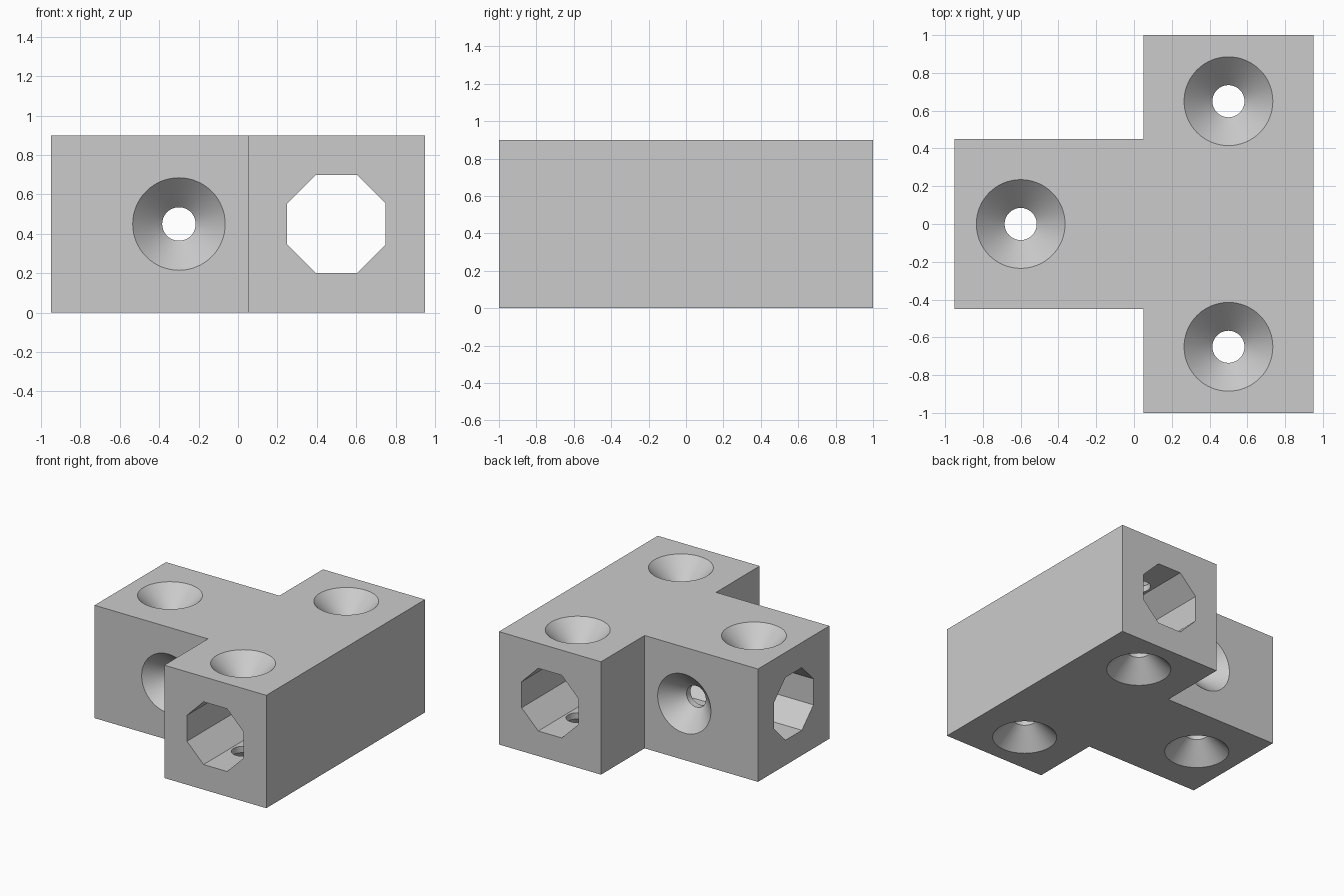
import bpy, bmesh, math
from mathutils import Matrix, Vector

if "Cube" in bpy.data.objects:
    bpy.data.objects.remove(bpy.data.objects["Cube"])

H = 0.9          # block height
MID = H / 2      # channel centre height


def make_object(name, bm):
    bmesh.ops.recalc_face_normals(bm, faces=bm.faces)
    mesh = bpy.data.meshes.new(name)
    bm.to_mesh(mesh)
    bm.free()
    obj = bpy.data.objects.new(name, mesh)
    bpy.context.collection.objects.link(obj)
    return obj


def octagon_cutter(name, start, end):
    # Octagonal bar, 0.5 across the flats, between two points
    a, b = Vector(start), Vector(end)
    bm = bmesh.new()
    r = 0.25 / math.cos(math.pi / 8)
    m = (Matrix.Translation((a + b) / 2)
         @ (b - a).to_track_quat('Z', 'Y').to_matrix().to_4x4()
         @ Matrix.Rotation(math.pi / 8, 4, 'Z'))
    bmesh.ops.create_cone(bm, cap_ends=True, segments=8, radius1=r, radius2=r,
                          depth=(b - a).length, matrix=m)
    return make_object(name, bm)


def countersink_cutter(name, point, normal, n=64):
    # 45 degree funnel into a straight screw hole, along the face normal
    m = (Matrix.Translation(point)
         @ Vector(normal).to_track_quat('Z', 'Y').to_matrix().to_4x4())
    bm = bmesh.new()
    rings = []
    for r, z in ((0.285, 0.05), (0.085, -0.15), (0.085, -0.3)):
        rings.append([bm.verts.new(m @ Vector((r * math.cos(2 * math.pi * i / n),
                                               r * math.sin(2 * math.pi * i / n), z)))
                      for i in range(n)])
    for top, low in zip(rings, rings[1:]):
        for i in range(n):
            j = (i + 1) % n
            bm.faces.new((top[i], top[j], low[j], low[i]))
    bm.faces.new(rings[0])
    bm.faces.new(rings[-1])
    return make_object(name, bm)


# T-shaped block
outline = [(-0.95, -0.45), (0.05, -0.45), (0.05, -1), (0.95, -1),
           (0.95, 1), (0.05, 1), (0.05, 0.45), (-0.95, 0.45)]
bm = bmesh.new()
base = bm.faces.new([bm.verts.new((x, y, 0)) for x, y in outline])
ext = bmesh.ops.extrude_face_region(bm, geom=[base])
bmesh.ops.translate(bm, vec=(0, 0, H),
                    verts=[g for g in ext["geom"] if isinstance(g, bmesh.types.BMVert)])
block = make_object("tee_connector", bm)

# Channels for the rods
cutters = [octagon_cutter("cross_channel_cutter", (0.5, -1.2, MID), (0.5, 1.2, MID)),
           octagon_cutter("stem_channel_cutter", (-1.2, 0, MID), (0.5, 0, MID))]

# Screw holes: top and bottom of each arm, plus both sides of the stem
for x, y in ((-0.6, 0), (0.5, 0.65), (0.5, -0.65)):
    cutters.append(countersink_cutter("top_hole_cutter", (x, y, H), (0, 0, 1)))
    cutters.append(countersink_cutter("bottom_hole_cutter", (x, y, 0), (0, 0, -1)))
for s in (-1, 1):
    cutters.append(countersink_cutter("side_hole_cutter", (-0.3, s * 0.45, MID), (0, s, 0)))

bpy.context.view_layer.objects.active = block
block.select_set(True)
for c in cutters:
    c.hide_render = True
    mod = block.modifiers.new("cut", 'BOOLEAN')
    mod.operation = 'DIFFERENCE'
    mod.solver = 'EXACT'
    mod.object = c
    bpy.ops.object.modifier_apply(modifier=mod.name)
for c in cutters:
    bpy.data.objects.remove(c)

# Smooth funnels, sharp block edges
bpy.ops.object.shade_smooth_by_angle(angle=math.radians(30))

# Single grey colour
grey = bpy.data.materials.new("light_grey")
grey.diffuse_color = (0.6, 0.6, 0.6, 1)
grey.use_nodes = True
grey.node_tree.nodes["Principled BSDF"].inputs["Base Color"].default_value = grey.diffuse_color
block.data.materials.clear()
block.data.materials.append(grey)
for p in block.data.polygons:
    p.material_index = 0
